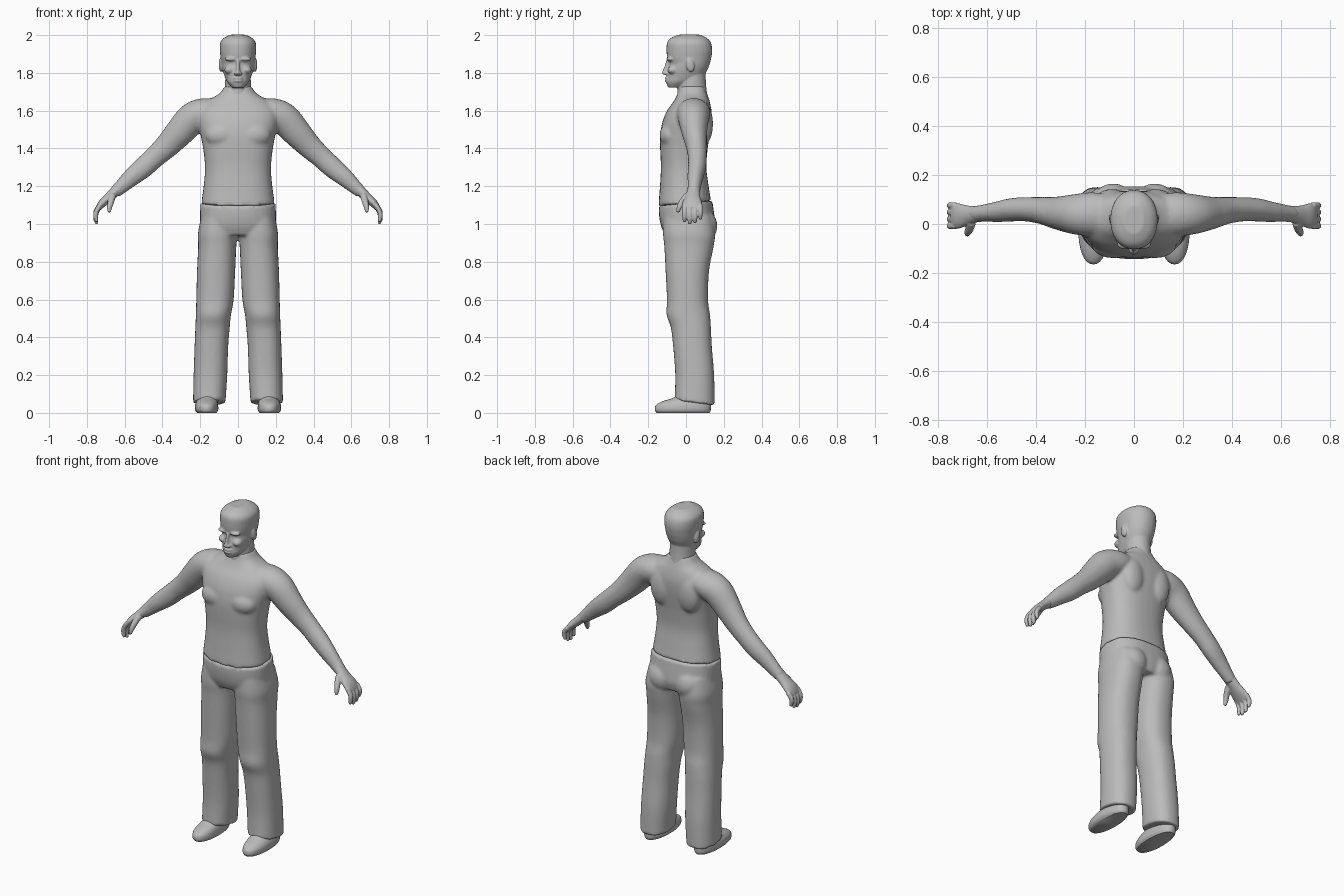
import bpy
import bmesh
import math
from mathutils import Vector, Matrix

cube = bpy.data.objects.get("Cube")
if cube:
    bpy.data.objects.remove(cube, do_unlink=True)

grey = bpy.data.materials.new("plain_grey")
grey.use_nodes = True
COLOR = (0.5, 0.5, 0.5, 1)
grey.diffuse_color = COLOR
grey.node_tree.nodes["Principled BSDF"].inputs["Base Color"].default_value = COLOR


def spline(rows, steps=6):
    """Smoothly interpolate rows of numbers (Catmull-Rom)."""
    rows = [Vector(r) for r in rows]
    out, last = [], len(rows) - 1
    for i in range(last):
        a, b, c, d = (rows[min(max(j, 0), last)] for j in range(i - 1, i + 3))
        for k in range(steps):
            t = k / steps
            out.append(b + (c - a) * (t / 2) + (a - b * 2.5 + c * 2 - d / 2) * t ** 2
                       + ((b - c) * 1.5 + (d - a) / 2) * t ** 3)
    return out + [rows[last]]


def bridge(bm, rings):
    n = len(rings[0])
    for low, high in zip(rings, rings[1:]):
        for i in range(n):
            j = (i + 1) % n
            bm.faces.new((low[i], low[j], high[j], high[i]))
    bm.faces.new(rings[0][::-1])
    bm.faces.new(rings[-1])


def ring(bm, centre, u, v, power=2.0, n=32):
    verts = []
    for i in range(n):
        c, s = math.cos(math.tau * i / n), math.sin(math.tau * i / n)
        cu = math.copysign(abs(c) ** (2 / power), c)
        sv = math.copysign(abs(s) ** (2 / power), s)
        verts.append(bm.verts.new(centre + u * cu + v * sv))
    return verts


def column(bm, rows, power=2.0, start_tilt=0, end_tilt=0):
    """Upright loft; rows are z, centre x, half width, front y, back y."""
    rings = []
    for z, cx, rx, front, back in spline(rows):
        rings.append(ring(bm, Vector((cx, (front + back) / 2, z)),
                          Vector((rx, 0, 0)), Vector((0, (back - front) / 2, 0)), power))
    for r, tilt in ((rings[0], start_tilt), (rings[-1], end_tilt)):
        for vert in r:
            vert.co.z += tilt * vert.co.y
    bridge(bm, rings)


def limb(bm, rows):
    """Loft along a path; rows are x, y, z, thickness radius, y radius."""
    rows = spline(rows)
    points = [Vector(r[:3]) for r in rows]
    rings = []
    for i, row in enumerate(rows):
        t = (points[min(i + 1, len(points) - 1)] - points[max(i - 1, 0)]).normalized()
        u = Vector((0, 1, 0)).cross(t).normalized()
        rings.append(ring(bm, points[i], u * row[3], t.cross(u) * row[4], n=20))
    bridge(bm, rings)


def blob(bm, centre, radii, tilt=0):
    m = Matrix.Translation(centre) @ Matrix.Rotation(tilt, 4, 'X') @ Matrix.Diagonal((*radii, 1))
    bmesh.ops.create_uvsphere(bm, u_segments=24, v_segments=16, radius=1, matrix=m)


def mirror_copy(bm):
    copy = bmesh.ops.duplicate(bm, geom=bm.verts[:] + bm.edges[:] + bm.faces[:])["geom"]
    for v in copy:
        if isinstance(v, bmesh.types.BMVert):
            v.co.x *= -1


def finish(bm, name, voxel=0, smooth=4, side=1):
    for v in bm.verts:
        v.co.x *= side
    bmesh.ops.recalc_face_normals(bm, faces=bm.faces[:])
    mesh = bpy.data.meshes.new(name)
    bm.to_mesh(mesh)
    bm.free()
    mesh.materials.append(grey)
    mesh.shade_smooth()
    mesh.set_sharp_from_angle(angle=math.radians(55))
    obj = bpy.data.objects.new(name, mesh)
    bpy.context.collection.objects.link(obj)
    if voxel:
        # Fuse the overlapping forms into one skin and soften the joins
        remesh = obj.modifiers.new("fuse", 'REMESH')
        remesh.mode = 'VOXEL'
        remesh.voxel_size = voxel
        remesh.use_smooth_shade = True
        soften = obj.modifiers.new("soften", 'SMOOTH')
        soften.factor = 0.5
        soften.iterations = smooth
    return obj


# Torso with both arms
bm = bmesh.new()
limb(bm, [(.10, .04, 1.60, .06, .08), (.17, .04, 1.59, .078, .09), (.24, .04, 1.56, .084, .083),
          (.31, .045, 1.485, .077, .068), (.375, .055, 1.415, .066, .056),
          (.44, .06, 1.355, .058, .05), (.50, .058, 1.30, .056, .048),
          (.56, .05, 1.25, .049, .042), (.61, .045, 1.205, .04, .036), (.655, .04, 1.165, .032, .033)])
blob(bm, (.085, -.082, 1.47), (.09, .058, .065))
blob(bm, (.09, .098, 1.53), (.07, .045, .11))
mirror_copy(bm)
column(bm, [(1.11, 0, .195, -.145, .135), (1.2, 0, .182, -.138, .12), (1.3, 0, .175, -.133, .108),
            (1.4, 0, .185, -.137, .115), (1.47, 0, .198, -.137, .125), (1.54, 0, .212, -.125, .134),
            (1.6, 0, .21, -.10, .135), (1.65, 0, .165, -.065, .125), (1.69, 0, .1, -.045, .112),
            (1.73, 0, .07, -.035, .1)], power=2.4, start_tilt=.1)
finish(bm, "torso_and_arms", .009, 6)

# Head, with ears, brow, cheeks, nose, mouth and neck
bm = bmesh.new()
blob(bm, (.091, .022, 1.842), (.011, .022, .038), .2)
blob(bm, (.036, -.084, 1.873), (.034, .02, .011))
blob(bm, (.046, -.068, 1.815), (.026, .03, .022))
blob(bm, (.011, -.107, 1.797), (.012, .012, .009))
mirror_copy(bm)
column(bm, [(1.722, 0, .03, -.095, -.02), (1.75, 0, .056, -.104, .04), (1.78, 0, .07, -.1, .09),
            (1.82, 0, .083, -.096, .115), (1.85, 0, .088, -.09, .126), (1.88, 0, .092, -.1, .134),
            (1.92, 0, .096, -.103, .139), (1.96, 0, .094, -.1, .132), (1.985, 0, .074, -.08, .11),
            (2.002, 0, .04, -.04, .075)], power=2.15)
column(bm, [(1.62, 0, .08, -.05, .12), (1.70, 0, .071, -.045, .11), (1.76, 0, .068, -.04, .105),
            (1.82, 0, .065, -.03, .105)])
column(bm, [(1.79, 0, .014, -.118, -.08), (1.8, 0, .013, -.128, -.08), (1.83, 0, .009, -.116, -.08),
            (1.87, 0, .01, -.103, -.08)])
for z in (1.772, 1.758):
    blob(bm, (0, -.1, z), (.026, .013, .007))
finish(bm, "head", .005, 3)

# Trousers
bm = bmesh.new()
column(bm, [(.06, .152, .086, -.061, .151), (.2, .146, .089, -.057, .149), (.35, .141, .089, -.068, .137),
            (.45, .135, .091, -.08, .132), (.52, .13, .093, -.103, .127), (.6, .122, .099, -.101, .117),
            (.75, .116, .101, -.108, .122), (.88, .11, .101, -.115, .146),
            (.95, .108, .104, -.122, .154), (1.04, .1, .095, -.12, .14)], power=2.3, start_tilt=-.13)
blob(bm, (.085, .086, .99), (.085, .08, .09))
mirror_copy(bm)
column(bm, [(.94, 0, .18, -.11, .14), (.97, 0, .196, -.125, .15), (1.0, 0, .201, -.135, .155),
            (1.05, 0, .201, -.143, .15), (1.11, 0, .199, -.144, .141)], power=2.4, end_tilt=.1)
finish(bm, "trousers", .009, 4)

for side, label in ((1, "left"), (-1, "right")):
    # Hand: palm, four fingers and thumb
    bm = bmesh.new()
    limb(bm, [(.63, .042, 1.19, .031, .031), (.68, .036, 1.145, .025, .04),
              (.718, .033, 1.11, .022, .052), (.742, .033, 1.08, .014, .05)])
    for y, tip in ((.076, .025), (.048, .006), (.02, 0), (-.008, .012)):
        limb(bm, [(.73, y, 1.1, .013, .013), (.75, y, 1.06 + tip / 2, .013, .013),
                  (.753, y, 1.025 + tip, .012, .012), (.747, y, 1.0 + tip, .008, .008)])
    limb(bm, [(.665, .008, 1.15, .019, .02), (.672, -.018, 1.12, .017, .017),
              (.68, -.035, 1.09, .014, .014), (.682, -.044, 1.062, .008, .008)])
    finish(bm, label + "_hand", .004, 3, side)

    # Shoe
    bm = bmesh.new()
    column(bm, [(0, .165, .052, -.155, .125), (.015, .166, .061, -.165, .131), (.04, .166, .061, -.16, .132),
                (.06, .164, .056, -.128, .13), (.085, .16, .047, -.06, .12), (.13, .156, .042, -.03, .1)],
           power=2.2)
    finish(bm, label + "_shoe", side=side)
